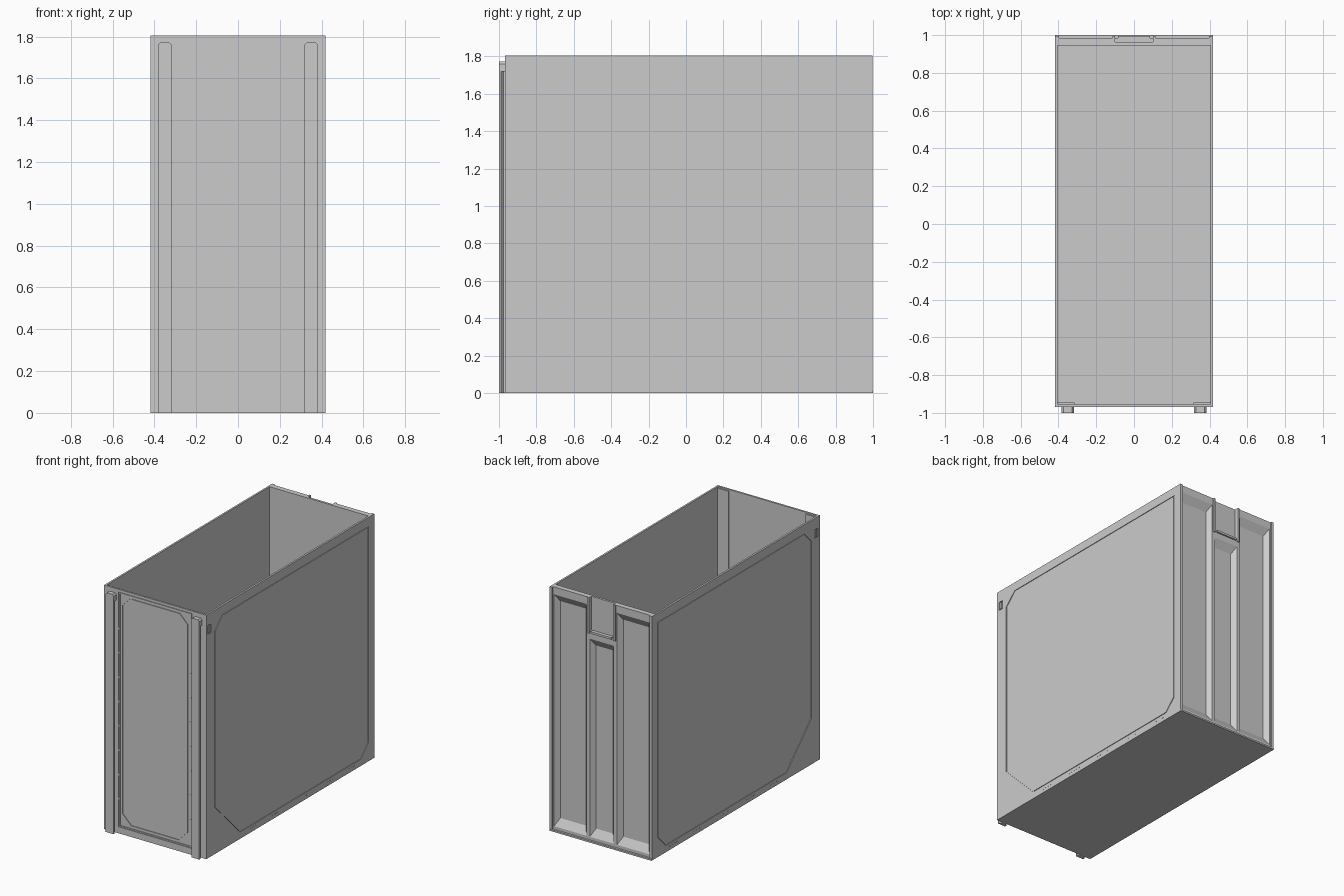
import bpy, bmesh
from mathutils import Vector

if "Cube" in bpy.data.objects:
    bpy.data.objects.remove(bpy.data.objects["Cube"])

AXES = {'x': lambda u, v, w: (w, u, v), 'y': lambda u, v, w: (u, w, v), 'z': lambda u, v, w: (u, v, w)}


def make(name, bm):
    bmesh.ops.recalc_face_normals(bm, faces=bm.faces)
    me = bpy.data.meshes.new(name)
    bm.to_mesh(me)
    bm.free()
    ob = bpy.data.objects.new(name, me)
    bpy.context.collection.objects.link(ob)
    return ob


def loft(name, pts_a, a, pts_b, b, axis):
    """Solid between two matching outlines on planes a and b of an axis."""
    bm = bmesh.new()
    f = AXES[axis]
    r0 = [bm.verts.new(f(u, v, a)) for u, v in pts_a]
    r1 = [bm.verts.new(f(u, v, b)) for u, v in pts_b]
    bm.faces.new(r0)
    bm.faces.new(r1)
    n = len(r0)
    for i in range(n):
        bm.faces.new((r0[i], r0[(i + 1) % n], r1[(i + 1) % n], r1[i]))
    return make(name, bm)


def prism(name, pts, a, b, axis):
    return loft(name, pts, a, pts, b, axis)


def rect(u0, u1, v0, v1):
    return [(u0, v0), (u1, v0), (u1, v1), (u0, v1)]


def box(name, x0, x1, y0, y1, z0, z1):
    return prism(name, rect(x0, x1, y0, y1), z0, z1, 'z')


def inset(pts, d):
    """Inward offset of a convex counter-clockwise outline."""
    out = []
    n = len(pts)
    for i in range(n):
        p, q, r = (Vector(pts[(i + k) % n]) for k in (-1, 0, 1))
        e, f = (q - p).normalized(), (r - q).normalized()
        n1, n2 = Vector((-e.y, e.x)), Vector((-f.y, f.x))
        out.append(tuple(q + (n1 + n2) * d / (1 + n1.dot(n2))))
    return out


def ring(name, pts, w, a, b, axis):
    """Closed frame following an outline."""
    bm = bmesh.new()
    f = AXES[axis]
    inner = inset(pts, w)
    loops = [[bm.verts.new(f(u, v, c)) for u, v in p]
             for p, c in ((pts, a), (pts, b), (inner, b), (inner, a))]
    n = len(pts)
    for k in range(4):
        p, q = loops[k], loops[(k + 1) % 4]
        for i in range(n):
            j = (i + 1) % n
            bm.faces.new((p[i], p[j], q[j], q[i]))
    return make(name, bm)


def cut(ob, *cutters):
    for c in cutters:
        m = ob.modifiers.new('cut', 'BOOLEAN')
        m.operation = 'DIFFERENCE'
        m.solver = 'EXACT'
        m.object = c
        c.hide_render = True
        c.hide_viewport = False
        c.display_type = 'WIRE'
        bpy.context.view_layer.objects.active = ob
        bpy.ops.object.modifier_apply(modifier=m.name)
        bpy.data.objects.remove(c)


W, T, H = 0.418, 0.014, 1.805      # half width, wall thickness, height
YF, YB = -0.968, 0.985             # front and back faces

# Floor
box('floor', -W, W, YF, YB, 0.0, 0.015)

# Side walls with chamfered panel groove and latch
outline = [(-0.58, 0.05), (0.84, 0.05), (0.93, 0.14), (0.93, 1.74),
           (-0.78, 1.74), (-0.87, 1.65), (-0.87, 0.34)]
for s, side in ((-1, 'left'), (1, 'right')):
    wall = prism(side + '_wall', rect(YF, YB, 0, H), s * (W - T), s * W, 'x')
    cut(wall,
        ring('groove', outline, 0.007, s * (W - 0.005), s * (W + 0.02), 'x'),
        ring('latch_slot', rect(-0.945, -0.91, 1.655, 1.72), 0.008,
             s * (W - 0.006), s * (W + 0.02), 'x'))
    # Small vent slots low on the side
    for g in range(5):
        for k in range(5):
            y = -0.5 + g * 0.3 + k * 0.025
            prism(side + '_vent', rect(y, y + 0.012, 0.026, 0.031),
                  s * (W - 0.002), s * (W + 0.001), 'x')
    # Rear corner strip
    box(side + '_rear_strip', *sorted((s * 0.398, s * W)), YB - 0.001, 0.996, 0, H)

# Front wall: stepped field around a chamfered panel
front = box('front_wall', -W + T, W - T, YF, -0.954, 0, H)
c = 0.07
x, z0, z1 = 0.27, 0.08, 1.765
panel = [(-x + c, z0), (x - c, z0), (x, z0 + c), (x, z1 - c),
         (x - c, z1), (-x + c, z1), (-x, z1 - c), (-x, z0 + c)]
field = rect(-0.30, 0.30, 0.048, 1.787)
cut(front,
    prism('field_cut', field, YF - 0.02, YF + 0.005, 'y'),
    ring('panel_groove', panel, 0.009, YF - 0.02, YF + 0.010, 'y'))
ring('front_trim', inset(field, 0.004), 0.008, YF, YF + 0.006, 'y')

# Front rails, inner pillars and trim clips
for s, side in ((-1, 'left'), (1, 'right')):
    rail = [(0.333, -0.966), (0.333, -0.975), (0.318, -0.988), (0.318, -1.0),
            (0.383, -1.0), (0.383, -0.988), (0.368, -0.975), (0.368, -0.966)]
    prism(side + '_rail', [(s * u, v) for u, v in rail], 0.0, 1.72, 'z')
    cap = [(0.318, 1.72), (0.383, 1.72), (0.383, 1.76), (0.373, 1.772), (0.328, 1.772), (0.318, 1.76)]
    prism(side + '_rail_cap', [(s * u, v) for u, v in cap], -1.0, -0.966, 'y')
    box(side + '_front_pillar', *sorted((s * 0.315, s * (W - T))), -0.955, -0.945, 0.01, H - 0.01)
    for i in range(8):
        z = 0.25 + i * 0.18
        box(side + '_clip', *sorted((s * 0.287, s * 0.302)), YF - 0.001, YF + 0.006, z, z + 0.012)

# Back wall with three sloped recesses and an upper notch
back = box('back_wall', -W + T, W - T, 0.946, YB, 0, H)


def recess(xa, xb, za, zb):
    # slope extended past the outer face for a clean cut
    y0, y1 = YB + 0.01, YB - 0.034
    k = 0.01 / 0.034
    dx, dz = 0.028, 0.055
    return loft('recess', rect(xa - dx * k, xb + dx * k, za - dz * k, zb + dz * k), y0,
                rect(xa + dx, xb - dx, za + dz, zb - dz), y1, 'y')


cut(back,
    recess(0.125, 0.39, 0.035, 1.75),
    recess(-0.39, -0.125, 0.035, 1.75),
    recess(-0.098, 0.098, 0.035, 1.50),
    box('notch_cut', -0.10, 0.10, 0.963, 1.05, 1.555, 1.9))

# Ledge under the notch and cover tabs beside it
box('notch_ledge', -0.085, 0.085, 0.97, 0.996, 1.545, 1.56)
for s in (-1, 1):
    box('notch_tab', *sorted((s * 0.10, s * 0.115)), YB - 0.001, 0.994, 1.54, H)

# Rear bottom lip
box('rear_lip', -W, W, YB - 0.001, 1.0, 0.0, 0.012)
